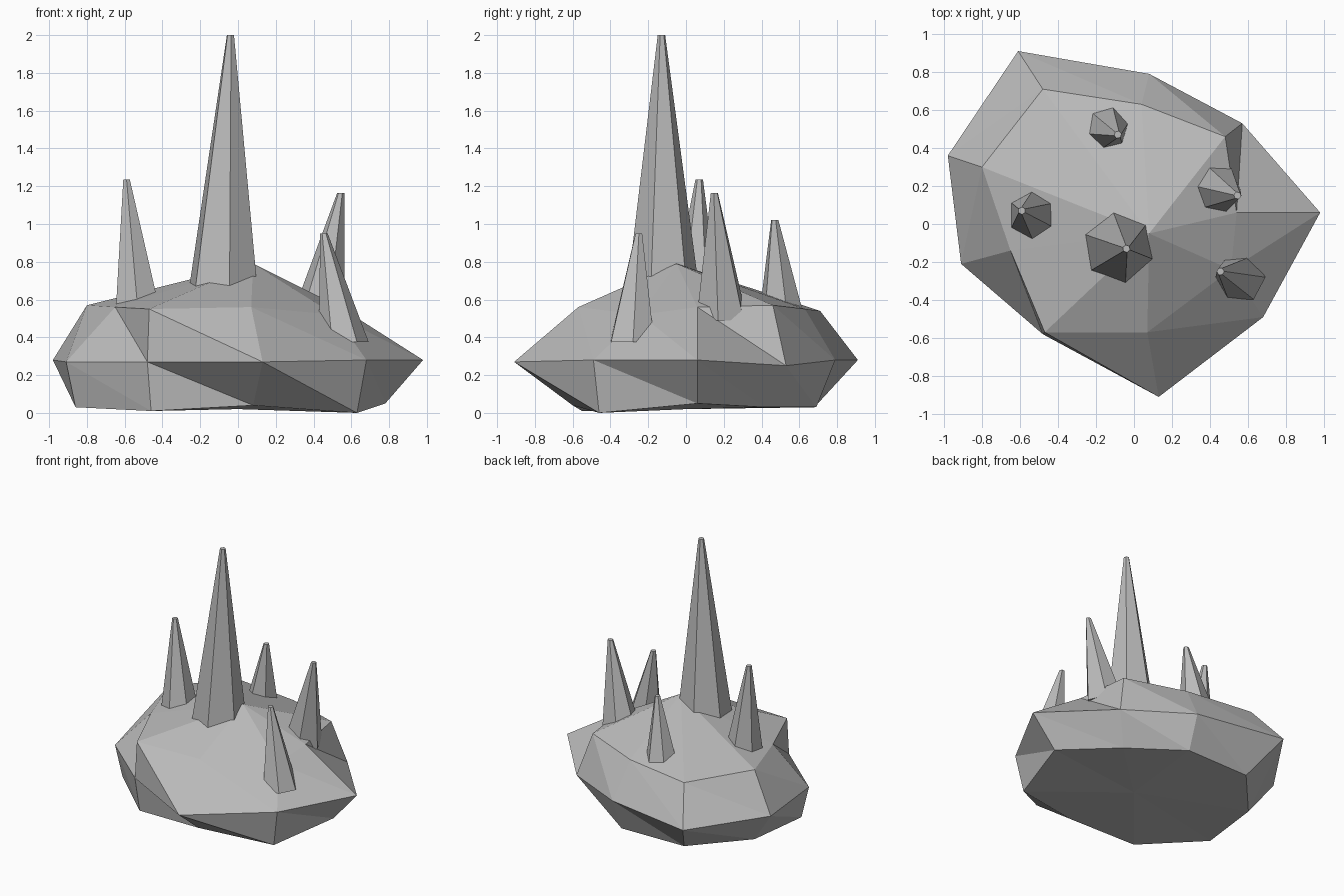
import bpy
import bmesh
import math
from mathutils import Vector

default_cube = bpy.data.objects.get("Cube")
if default_cube:
    bpy.data.objects.remove(default_cube, do_unlink=True)

# One plain stone colour for everything
stone = bpy.data.materials.new("grey_stone")
stone.use_nodes = True
stone_colour = (0.5, 0.5, 0.5, 1.0)
stone.diffuse_color = stone_colour
stone.node_tree.nodes["Principled BSDF"].inputs["Base Color"].default_value = stone_colour


def make_object(name, bm):
    """Turn a bmesh into a flat-shaded stone object."""
    bmesh.ops.recalc_face_normals(bm, faces=bm.faces[:])
    mesh = bpy.data.meshes.new(name)
    bm.to_mesh(mesh)
    bm.free()
    mesh.materials.append(stone)
    obj = bpy.data.objects.new(name, mesh)
    bpy.context.collection.objects.link(obj)
    return obj


def bridge(bm, upper, lower):
    """Join two rings with triangles, all split the same way."""
    for i in range(len(upper)):
        bm.faces.new((upper[i], upper[i - 1], lower[i - 1]))
        bm.faces.new((upper[i], lower[i - 1], lower[i]))


def fan(bm, ring, centre):
    """Close a ring with triangles around a centre point."""
    tip = bm.verts.new(centre)
    for i in range(len(ring)):
        bm.faces.new((ring[i - 1], ring[i], tip))


# Boulder: shoulder, widest and foot rings, clockwise from the back
shoulder = [(-.48, .71, .54), (.04, .63, .55), (.48, .46, .57),
            (.54, .06, .56), (.51, -.24, .52), (.07, -.57, .56),
            (-.47, -.57, .55), (-.65, -.14, .56), (-.8, .3, .57)]
waist = [(-.61, .91, .28), (.08, .79, .28), (.57, .53, .25),
         (.98, .06, .28), (.68, -.49, .28), (.13, -.91, .27),
         (-.48, -.58, .27), (-.91, -.21, .27), (-.98, .36, .28)]
foot = [(-.46, .68, .03), (.07, .69, .03), (.45, .42, .03),
        (.78, .06, .05), (.63, -.46, 0), (.08, -.6, .04),
        (-.46, -.55, .01), (-.86, -.19, .03), (-.8, .3, .03)]

boulder = bmesh.new()
rings = [[boulder.verts.new(p) for p in ring] for ring in (shoulder, waist, foot)]
bridge(boulder, rings[0], rings[1])
bridge(boulder, rings[1], rings[2])
fan(boulder, rings[0], (.08, -.05, .79))
fan(boulder, rings[2], (0, 0, .02))
make_object("boulder", boulder)


def make_spike(name, base, tip, radius, turn, sides=6, tip_radius=.02):
    """Leaning six-sided spike with a small flat tip."""
    bm = bmesh.new()
    loops = []
    for centre, r in ((base, radius), (tip, tip_radius)):
        loop = []
        for i in range(sides):
            angle = math.radians(turn) + math.tau * i / sides
            offset = Vector((math.cos(angle), math.sin(angle), 0)) * r
            loop.append(bm.verts.new(Vector(centre) + offset))
        loops.append(loop)
    low, high = loops
    for i in range(sides):
        bm.faces.new((low[i - 1], low[i], high[i], high[i - 1]))
    bm.faces.new(low)
    bm.faces.new(high)
    make_object(name, bm)


# Spikes: base centre, tip centre, base radius, turn in degrees
make_spike("tall_spike", (-.08, -.12, .6), (-.04, -.13, 2), .2, 40)
make_spike("right_spike", (-.53, .045, .54), (-.59, .07, 1.235), .135, 30)
make_spike("back_spike", (-.145, .505, .53), (-.085, .47, 1.02), .12, 14)
make_spike("left_spike", (.42, .19, .49), (.545, .15, 1.165), .145, 52)
make_spike("front_spike", (.56, -.285, .375), (.455, -.25, .95), .132, 2)
